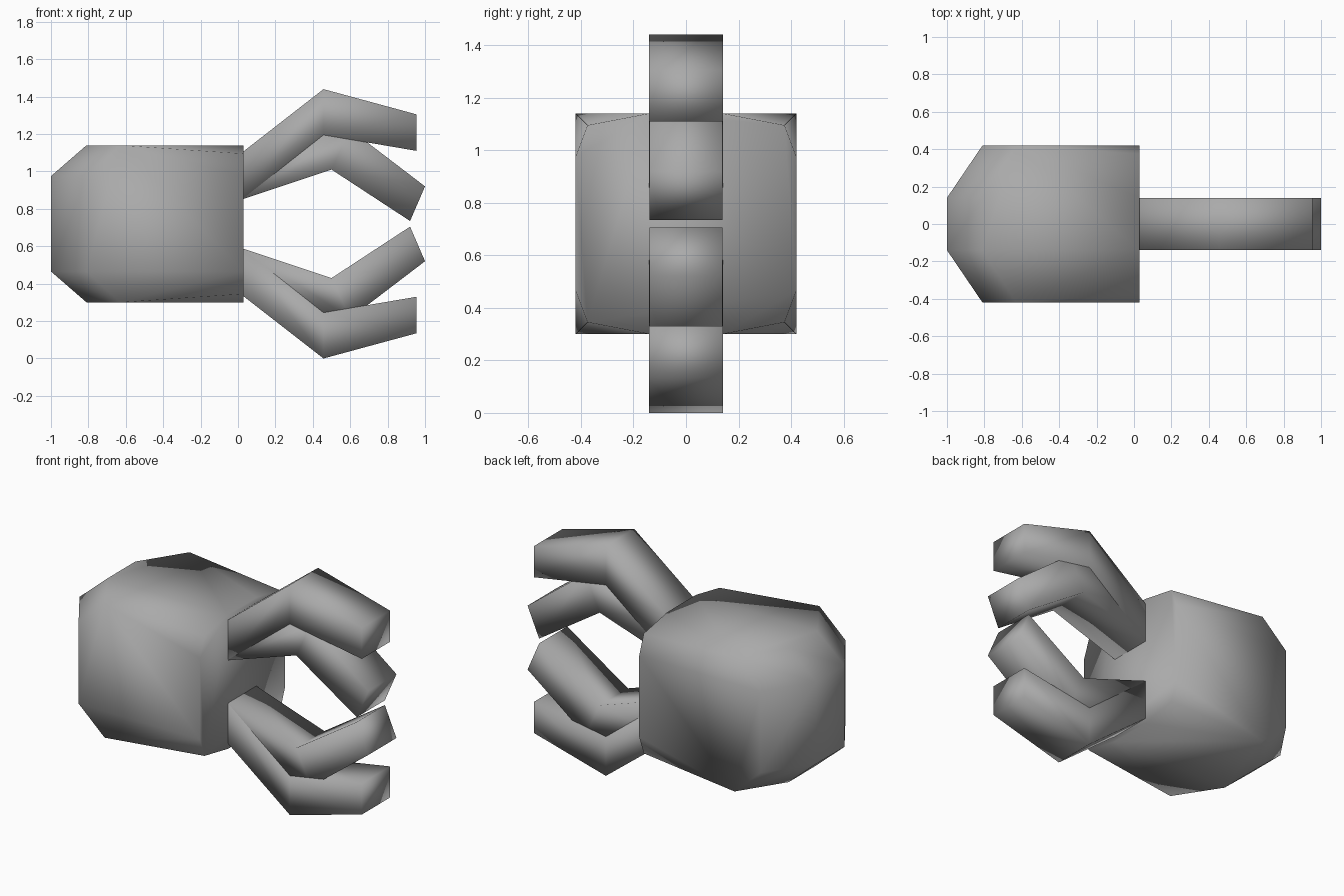
import bpy, bmesh

if "Cube" in bpy.data.objects:
    bpy.data.objects.remove(bpy.data.objects["Cube"])

MID = 0.72  # height of the mirror plane between upper and lower fingers

grey = bpy.data.materials.new("plain grey")
grey.diffuse_color = (0.4, 0.4, 0.4, 1)
grey.use_nodes = True
grey.node_tree.nodes["Principled BSDF"].inputs["Base Color"].default_value = grey.diffuse_color


def finish(name, bm):
    """Turn a bmesh into a smooth, grey object."""
    bmesh.ops.recalc_face_normals(bm, faces=bm.faces)
    for f in bm.faces:
        f.smooth = True
    mesh = bpy.data.meshes.new(name)
    bm.to_mesh(mesh)
    bm.free()
    mesh.materials.append(grey)
    obj = bpy.data.objects.new(name, mesh)
    bpy.context.collection.objects.link(obj)
    return obj


# Palm: chamfered block, one quarter of its corners mirrored in y and z
bm = bmesh.new()
quarter = [
    (-1.00, 0.14, 0.255),   # back plate
    (-0.81, 0.14, 0.42),    # back chamfer, top
    (-0.81, 0.42, 0.255),   # back chamfer, side
    (-0.63, 0.42, 0.42),    # full corner
    (0.03, 0.14, 0.42),     # front face
    (0.03, 0.375, 0.375),
    (0.03, 0.42, 0.255),
]
for x, y, z in quarter:
    for sy in (-1, 1):
        for sz in (-1, 1):
            bm.verts.new((x, sy * y, MID + sz * z))
bmesh.ops.convex_hull(bm, input=bm.verts)
bmesh.ops.dissolve_limit(bm, angle_limit=0.02, verts=bm.verts, edges=bm.edges)
finish("palm", bm)


def finger(name, sections, half_width, side):
    """Loft a bent finger through (outer, inner) point pairs in the xz plane."""
    bm = bmesh.new()
    rings = []
    for (xo, zo), (xi, zi) in sections:
        pts = [(xo, -half_width, zo), (xo, half_width, zo),
               (xi, half_width, zi), (xi, -half_width, zi)]
        rings.append([bm.verts.new((x, y, MID + side * (z - MID)))
                      for x, y, z in pts])
    for a, b in zip(rings, rings[1:]):
        for i in range(4):
            j = (i + 1) % 4
            bm.faces.new((a[i], a[j], b[j], b[i]))
    bm.faces.new(rings[0])
    bm.faces.new(rings[-1])
    finish(name, bm)


# Fingers: base, elbow and tip of the upper pair, mirrored for the lower pair
base = ((0.02, 1.10), (0.02, 0.85))
outer = [base, ((0.457, 1.44), (0.457, 1.195)), ((0.955, 1.305), (0.955, 1.11))]
inner = [base, ((0.60, 1.225), (0.50, 1.01)), ((1.00, 0.92), (0.92, 0.735))]

for label, side in (("upper", 1), ("lower", -1)):
    finger(label + "_outer_finger", outer, 0.14, side)
    finger(label + "_inner_finger", inner, 0.139, side)
